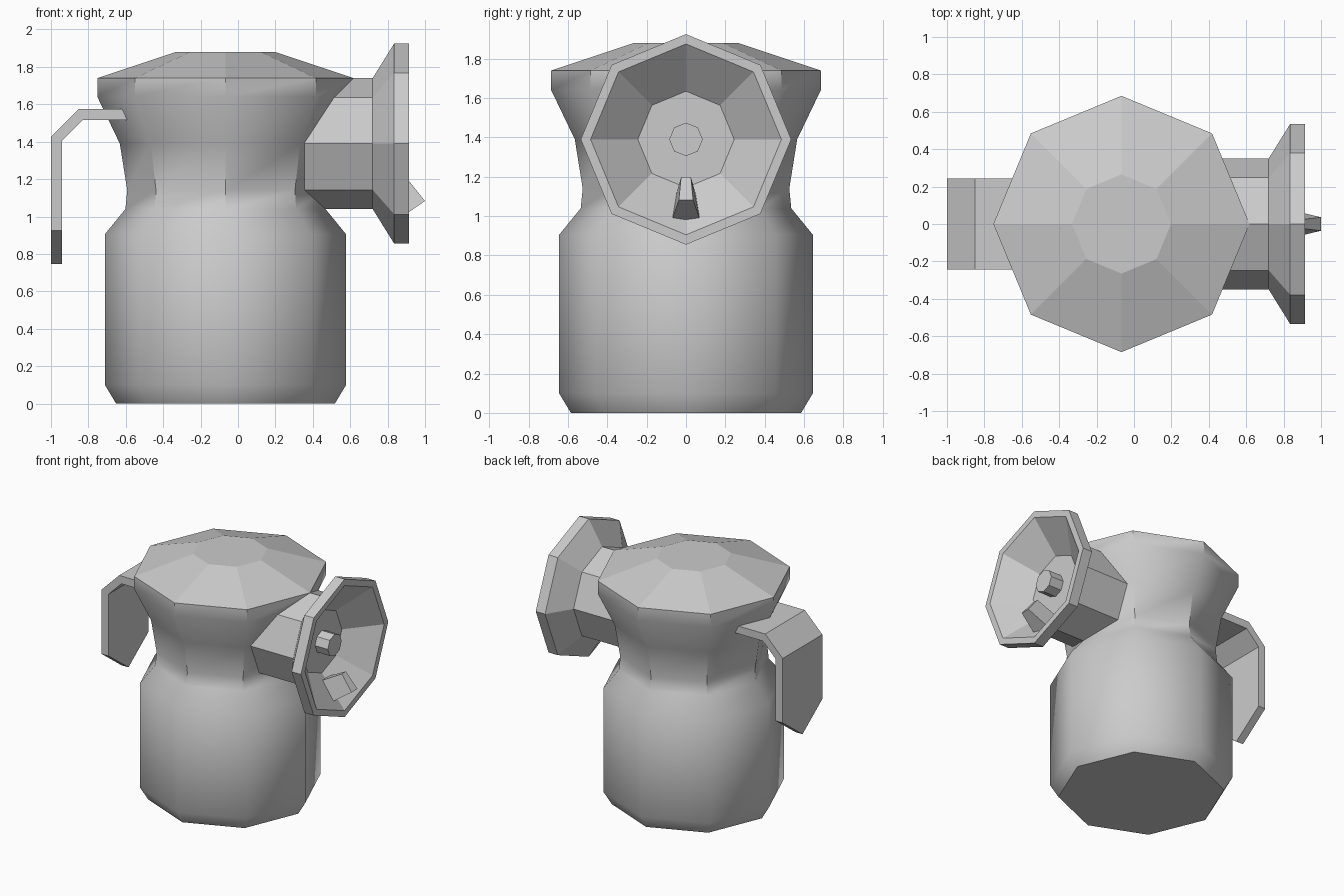
import bpy, bmesh, math
from mathutils import Vector, Matrix

if "Cube" in bpy.data.objects:
    bpy.data.objects.remove(bpy.data.objects["Cube"])

SIDES = 8


def make_object(name, bm, smooth=None):
    bmesh.ops.recalc_face_normals(bm, faces=bm.faces)
    mesh = bpy.data.meshes.new(name)
    bm.to_mesh(mesh)
    bm.free()
    obj = bpy.data.objects.new(name, mesh)
    bpy.context.collection.objects.link(obj)
    if smooth:
        bpy.ops.object.select_all(action='DESELECT')
        obj.select_set(True)
        bpy.context.view_layer.objects.active = obj
        bpy.ops.object.shade_smooth_by_angle(angle=math.radians(smooth))
    return obj


def lathe(name, profile, matrix, caps=(True, True), smooth=None):
    """Eight-sided lathe of (radius, height) points about local z."""
    bm = bmesh.new()
    rings = []
    for r, h in profile:
        rings.append([bm.verts.new(matrix @ Vector((
            r * math.cos(math.tau * i / SIDES),
            r * math.sin(math.tau * i / SIDES), h))) for i in range(SIDES)])
    for a, b in zip(rings, rings[1:]):
        for i in range(SIDES):
            j = (i + 1) % SIDES
            bm.faces.new((a[i], a[j], b[j], b[i]))
    if caps[0]:
        bm.faces.new(rings[0][::-1])
    if caps[1]:
        bm.faces.new(rings[-1])
    return make_object(name, bm, smooth)


# Jug body and faceted lid, sharing an upright axis
upright = Matrix.Translation((-0.067, 0, 0))
lathe("body", [(0.585, 0), (0.645, 0.1), (0.645, 0.905), (0.535, 1.04),
               (0.525, 1.14), (0.565, 1.39), (0.685, 1.64), (0.685, 1.74)],
      upright, caps=(True, False), smooth=44)
lathe("lid", [(0.685, 1.74), (0.265, 1.88)], upright, caps=(False, True))

# Flared horn with a recessed face, and the round knob in its middle
sideways = Matrix.Translation((0, 0, 1.39)) @ Matrix.Rotation(math.pi / 2, 4, 'Y')
lathe("horn", [(0.35, 0.355), (0.35, 0.72), (0.535, 0.835), (0.535, 0.915),
               (0.485, 0.915), (0.245, 0.72)], sideways)
lathe("horn_knob", [(0.085, 0.715), (0.085, 0.83)], sideways)

# Tapered peg standing on the lower slope of the horn
bm = bmesh.new()
base = [bm.verts.new(p) for p in ((0.85, -0.072, 0.98), (0.85, 0.072, 0.98),
                                  (0.745, 0.05, 1.11), (0.745, -0.05, 1.11))]
tip = [bm.verts.new(p) for p in ((1.0, -0.036, 1.083), (1.0, 0.036, 1.083),
                                 (0.908, 0.025, 1.198), (0.908, -0.025, 1.198))]
bm.faces.new(base[::-1])
bm.faces.new(tip)
for i in range(4):
    j = (i + 1) % 4
    bm.faces.new((base[i], base[j], tip[j], tip[i]))
make_object("horn_peg", bm)

# Bent strap handle with a pointed lower end (y rows: side, middle, side)
outer = [(-0.56, 1.575), (-0.85, 1.575), (-1.0, 1.425), (-1.0, 0.925)]
inner = [(-0.56, 1.515), (-0.83, 1.515), (-0.94, 1.405), (-0.94, 0.925)]
bm = bmesh.new()
rows = []
for y in (-0.243, 0, 0.243):
    drop = 0.18 if y == 0 else 0
    rows.append([[bm.verts.new((x, y, z - (drop if k == 3 else 0)))
                  for k, (x, z) in enumerate(line)] for line in (outer, inner)])
for a, b in zip(rows, rows[1:]):
    for s in (0, 1):
        for k in range(3):
            bm.faces.new((a[s][k], a[s][k + 1], b[s][k + 1], b[s][k]))
    for k in (0, 3):
        bm.faces.new((a[0][k], a[1][k], b[1][k], b[0][k]))
for row in (rows[0], rows[2]):
    for k in range(3):
        bm.faces.new((row[0][k], row[0][k + 1], row[1][k + 1], row[1][k]))
make_object("handle", bm)
